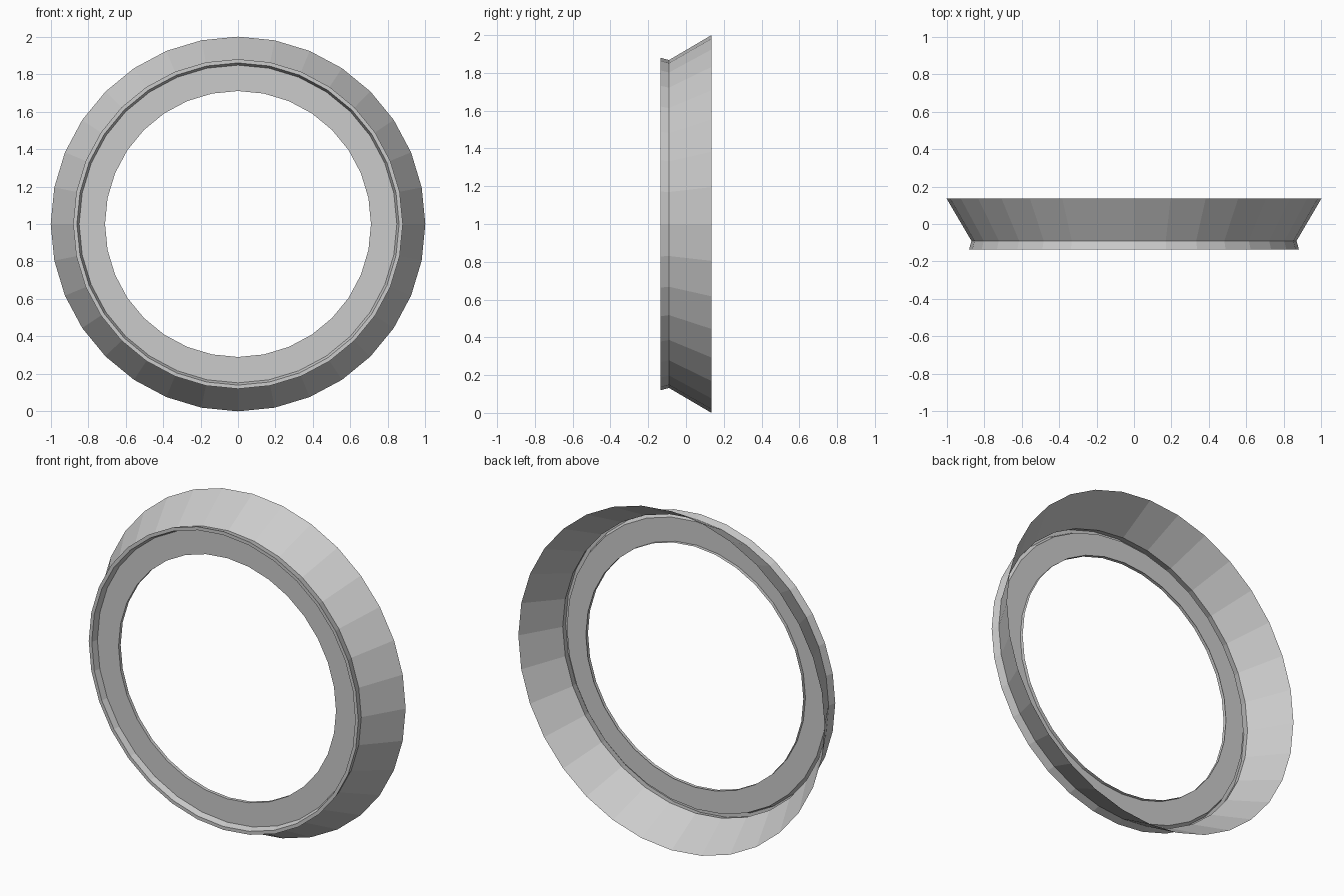
import bpy
import bmesh
from math import sin, cos, tau

if "Cube" in bpy.data.objects:
    bpy.data.objects.remove(bpy.data.objects["Cube"])

SIDES = 32


def lathe(name, profile):
    """Sweep an open (radius, y) profile around the y axis, centred at z = 1."""
    bm = bmesh.new()
    rings = []
    for r, y in profile:
        rings.append([bm.verts.new((r * sin(tau * i / SIDES), y, 1 + r * cos(tau * i / SIDES)))
                      for i in range(SIDES)])
    for a, b in zip(rings, rings[1:]):
        for i in range(SIDES):
            j = (i + 1) % SIDES
            bm.faces.new((a[i], b[i], b[j], a[j]))
    # Make the front faces point towards -y
    bm.normal_update()
    if sum(f.normal.y * f.calc_area() for f in bm.faces) > 0:
        bmesh.ops.reverse_faces(bm, faces=bm.faces[:])
    mesh = bpy.data.meshes.new(name)
    bm.to_mesh(mesh)
    bm.free()
    obj = bpy.data.objects.new(name, mesh)
    bpy.context.collection.objects.link(obj)
    return obj


# Thin ring: hole flange, flat face, raised front lip, groove, flared skirt
lathe("flared_ring", [
    (0.71, -0.08),
    (0.71, -0.10),
    (0.848, -0.10),
    (0.86, -0.135),
    (0.88, -0.135),
    (0.868, -0.09),
    (1.0, 0.135),
])
